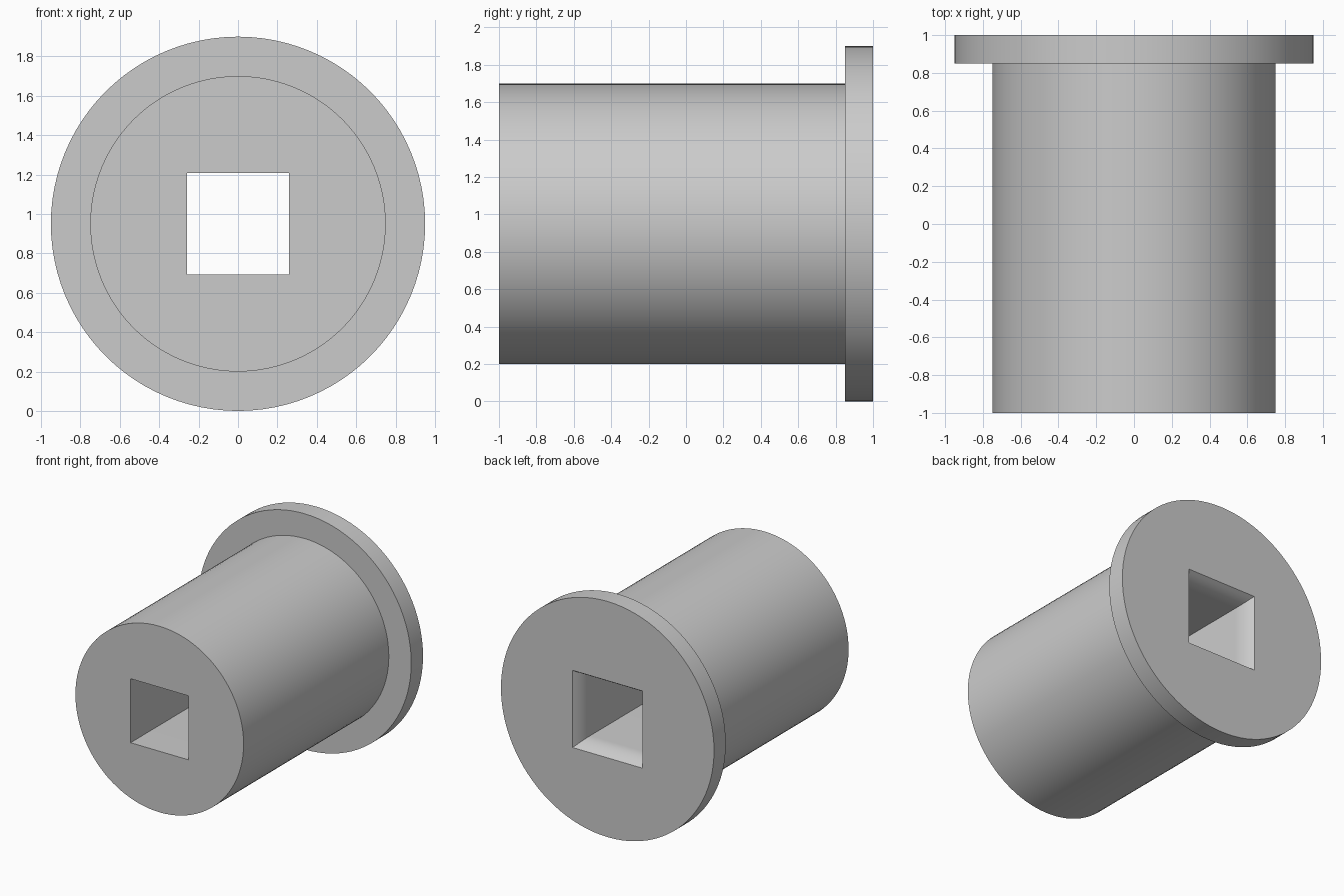
import bpy
import bmesh
from math import sin, cos, radians, tau

cube = bpy.data.objects.get("Cube")
if cube:
    bpy.data.objects.remove(cube)

SIDES = 96          # a multiple of 8, so square rings land on their corners
AXIS_Z = 0.95       # height of the sleeve axis


def ring(bm, y, size, square=False):
    """Loop of vertices around the y axis: a circle, or a square of half-width size."""
    verts = []
    for i in range(SIDES):
        a = tau * i / SIDES
        c, s = cos(a), sin(a)
        r = size / max(abs(c), abs(s)) if square else size
        verts.append(bm.verts.new((r * c, y, AXIS_Z + r * s)))
    return verts


def bridge(bm, first, second):
    for i in range(SIDES):
        j = (i + 1) % SIDES
        bm.faces.new((first[i], first[j], second[j], second[i]))


# Plain grey material
grey = bpy.data.materials.new("plain_grey")
grey.use_nodes = True
colour = (0.6, 0.6, 0.6, 1)
grey.diffuse_color = colour
grey.node_tree.nodes["Principled BSDF"].inputs["Base Color"].default_value = colour

bm = bmesh.new()

# Outside: sleeve, then the flange at the back
rings = [ring(bm, y, r) for y, r in ((-1, 0.75), (0.85, 0.75), (0.85, 0.95), (1, 0.95))]

# Square bore, with a gently flared mouth through the flange
STEPS = 6
for k in range(STEPS + 1):
    t = 1 - k / STEPS
    rings.append(ring(bm, 0.85 + 0.15 * t, 0.258 + 0.053 * t * t, square=True))
rings.append(ring(bm, -1, 0.258, square=True))

# Skin from ring to ring, closing back to the first at the front face
for a, b in zip(rings, rings[1:] + rings[:1]):
    bridge(bm, a, b)
bmesh.ops.recalc_face_normals(bm, faces=bm.faces)

mesh = bpy.data.meshes.new("flanged_sleeve")
bm.to_mesh(mesh)
bm.free()
mesh.materials.append(grey)
sleeve = bpy.data.objects.new("flanged_sleeve", mesh)
bpy.context.collection.objects.link(sleeve)

# Smooth walls with crisp rims
bpy.ops.object.select_all(action='DESELECT')
sleeve.select_set(True)
bpy.context.view_layer.objects.active = sleeve
bpy.ops.object.shade_smooth_by_angle(angle=radians(35))
